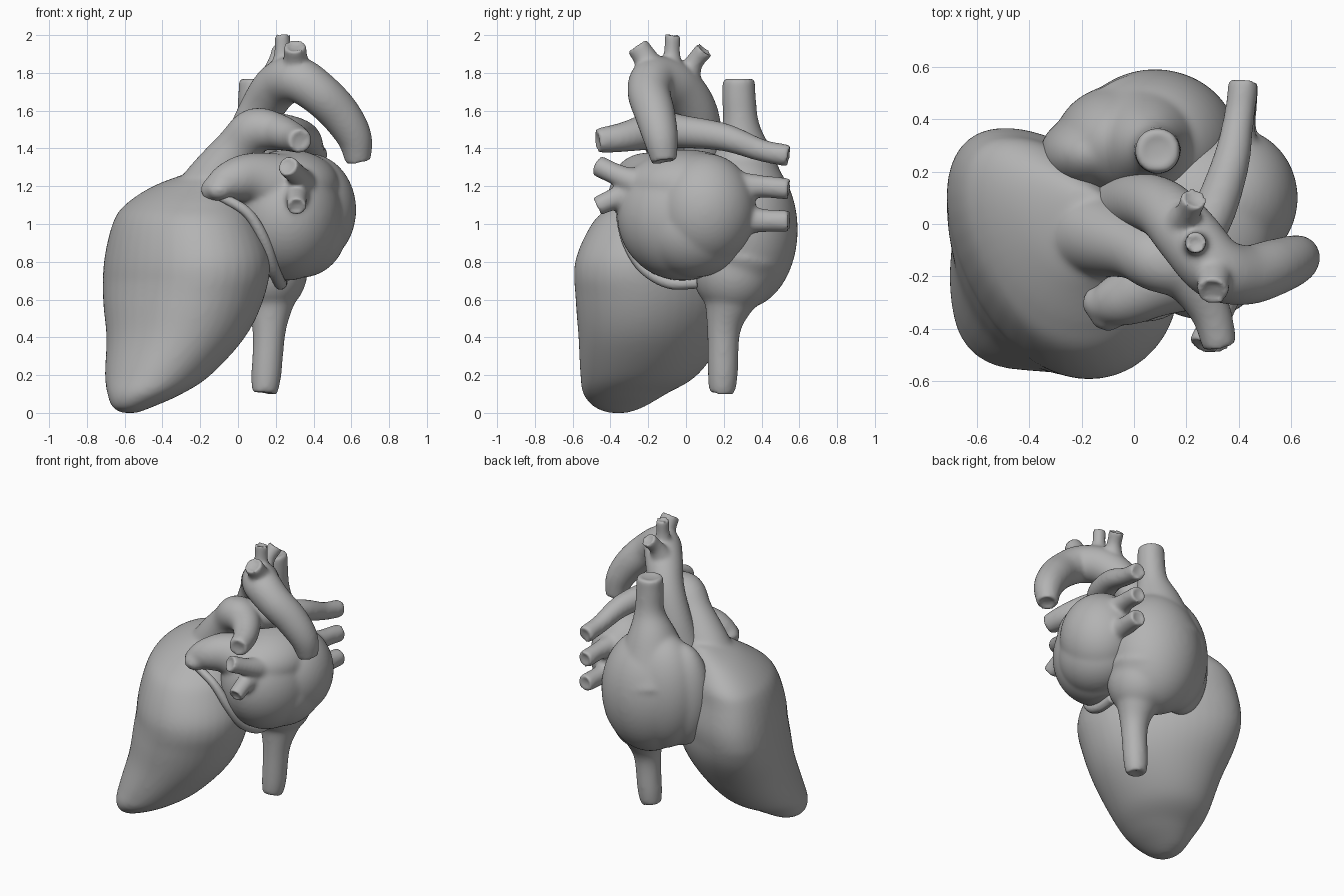
import bpy
import bmesh
from math import cos, sin, pi
from mathutils import Vector, Matrix

cube = bpy.data.objects.get("Cube")
if cube:
    bpy.data.objects.remove(cube, do_unlink=True)

grey = bpy.data.materials.new("plain_grey")
grey.use_nodes = True
shade = (0.45, 0.45, 0.45, 1)
grey.diffuse_color = shade
grey.node_tree.nodes["Principled BSDF"].inputs["Base Color"].default_value = shade

SIDES = 40
ANGLES = [2 * pi * k / SIDES for k in range(SIDES)]


def spline(points, steps=6):
    """Smooth curve through tuples of any length."""
    pts = [Vector(p) for p in points]
    pts = [pts[0] * 2 - pts[1]] + pts + [pts[-1] * 2 - pts[-2]]
    out = []
    for a, b, c, d in zip(pts, pts[1:], pts[2:], pts[3:]):
        for i in range(steps):
            t = i / steps
            out.append(b + (c - a) * (t / 2) + (a * 2 - b * 5 + c * 4 - d) * (t * t / 2)
                       + (b * 3 - a - c * 3 + d) * (t ** 3 / 2))
    return out + [pts[-2]]


def skin(bm, rings):
    """Join rings of positions into a closed skin."""
    loops = [[bm.verts.new(p) for p in ring] for ring in rings]
    for lo, hi in zip(loops, loops[1:]):
        for i in range(SIDES):
            j = (i + 1) % SIDES
            bm.faces.new((lo[i], lo[j], hi[j], hi[i]))
    bm.faces.new(loops[0][::-1])
    bm.faces.new(loops[-1])


def tube(bm, points, mouth=True):
    """Vessel along (x, y, z, radius) points, with a shallow open mouth at its end."""
    path = spline(points)
    centres = [Vector(p[:3]) for p in path]
    rings, side, old = [], None, None
    for i, c in enumerate(centres):
        t = (centres[min(i + 1, len(path) - 1)] - centres[max(i - 1, 0)]).normalized()
        side = t.orthogonal().normalized() if side is None else old.rotation_difference(t) @ side
        old = t
        other = t.cross(side)

        def ring(centre, r):
            return [centre + (side * cos(a) + other * sin(a)) * r for a in ANGLES]
        rings.append(ring(c, path[i][3]))
    if mouth:
        inner = path[-1][3] * 0.72
        rings += [ring(c, inner), ring(c - t * 0.015, inner)]
    skin(bm, rings)


def blob(bm, centre, radii):
    size = Matrix.Translation(centre) @ Matrix.Diagonal((*radii, 1))
    bmesh.ops.create_uvsphere(bm, u_segments=48, v_segments=24, radius=1, matrix=size)


def loft(bm, sections):
    """Level ovals (x, y, z, half width, half depth), skewed towards the back right higher up."""
    rings = []
    for x, y, z, rx, ry in spline(sections):
        lean = 0.5 * min(1, max(0, z) / 0.7)
        rings.append([(x + rx * cos(a),
                       y + ry * sin(a - lean * (0.75 + 0.33 * cos(a - 0.75 * pi))), z)
                      for a in ANGLES])
    skin(bm, rings)


def finish(bm, name, repeat=10, voxel=0.012):
    """Fuse the overlapping pieces into one smooth skin."""
    bmesh.ops.recalc_face_normals(bm, faces=bm.faces)
    mesh = bpy.data.meshes.new(name)
    bm.to_mesh(mesh)
    bm.free()
    mesh.materials.append(grey)
    for face in mesh.polygons:
        face.use_smooth = True
    obj = bpy.data.objects.new(name, mesh)
    bpy.context.collection.objects.link(obj)
    fuse = obj.modifiers.new("fuse", 'REMESH')
    fuse.mode = 'VOXEL'
    fuse.voxel_size = voxel
    fuse.use_smooth_shade = True
    soft = obj.modifiers.new("soften", 'SMOOTH')
    soft.factor = 0.5
    soft.iterations = repeat


# Ventricles with the pulmonary trunk and its two arteries
bm = bmesh.new()
loft(bm, [(-.575, -.36, 0, .04, .05), (-.56, -.355, .03, .105, .13), (-.495, -.325, .1, .197, .22),
          (-.425, -.25, .2, .28, .31), (-.33, -.18, .4, .367, .39), (-.29, -.13, .6, .425, .455),
          (-.27, -.11, .8, .44, .478), (-.28, -.08, 1, .385, .42), (-.27, -.04, 1.1, .33, .355),
          (-.22, -.01, 1.2, .23, .24), (-.13, -.01, 1.28, .11, .14)])
tube(bm, [(-.25, 0, 1, .2), (-.11, -.05, 1.24, .155), (0, -.09, 1.4, .122),
          (.09, -.14, 1.495, .12), (.2, -.2, 1.49, .1), (.29, -.33, 1.46, .08),
          (.33, -.475, 1.44, .066)])
tube(bm, [(.08, -.15, 1.5, .11), (.26, -.03, 1.49, .09), (.36, .2, 1.46, .075),
          (.4, .4, 1.39, .06), (.42, .55, 1.36, .06)])
finish(bm, "ventricles_and_pulmonary_trunk", 24)

# Left atrium with its appendage and four veins
bm = bmesh.new()
blob(bm, (.258, -.02, 1.045), (.297, .345, .345))
blob(bm, (.37, .1, 1.075), (.256, .27, .3))
blob(bm, (.33, .04, .98), (.25, .28, .265))
blob(bm, (.27, 0, 1.2), (.27, .32, .194))
tube(bm, [(.25, -.13, 1.18, .2), (.08, -.22, 1.24, .14), (-.03, -.28, 1.23, .11),
          (-.12, -.3, 1.185, .08), (-.18, -.28, 1.16, .045)], mouth=False)
blob(bm, (-.1, -.35, 1.18), (.07, .06, .055))
tube(bm, [(.36, -.15, 1.18, .1), (.32, -.34, 1.25, .06), (.26, -.47, 1.31, .058)])
tube(bm, [(.31, -.2, 1.17, .1), (.31, -.36, 1.14, .06), (.31, -.475, 1.09, .053)])
tube(bm, [(.37, .15, 1.18, .13), (.4, .36, 1.2, .065), (.42, .55, 1.185, .058)])
tube(bm, [(.37, .15, 1.03, .13), (.4, .36, 1.02, .068), (.42, .55, 1.015, .058)])
finish(bm, "left_atrium", 18)

# Right atrium with the upper and lower great veins
bm = bmesh.new()
blob(bm, (.08, .3, .97), (.32, .292, .42))
blob(bm, (.16, .25, .76), (.21, .22, .24))
blob(bm, (-.04, .31, 1), (.265, .225, .4))
blob(bm, (-.16, .27, .99), (.2, .155, .36))
tube(bm, [(.04, .3, 1.08, .28), (.06, .3, 1.35, .17), (.085, .29, 1.52, .1),
          (.09, .28, 1.68, .09), (.09, .28, 1.775, .087)])
tube(bm, [(.14, .27, .8, .26), (.165, .23, .6, .145), (.165, .2, .44, .09),
          (.15, .195, .2, .08), (.14, .19, .1, .068)])
finish(bm, "right_atrium_and_great_veins", 24)

# Aorta with three arch branches
bm = bmesh.new()
tube(bm, [(-.05, .07, 1.15, .12), (.03, .085, 1.4, .112), (.12, .05, 1.6, .115),
          (.21, -.05, 1.73, .123), (.31, -.165, 1.765, .122), (.425, -.195, 1.695, .114),
          (.537, -.165, 1.585, .107), (.615, -.135, 1.46, .093), (.637, -.115, 1.33, .067)])
tube(bm, [(.31, -.16, 1.77, .1), (.305, -.21, 1.87, .066), (.3, -.26, 1.945, .06)])
tube(bm, [(.24, -.08, 1.78, .09), (.235, -.075, 1.89, .046), (.235, -.07, 2.005, .042)])
tube(bm, [(.18, -.01, 1.74, .09), (.205, .04, 1.85, .05), (.23, .1, 1.925, .05)])
finish(bm, "aorta", 8)

# Vein in the groove between the left atrium and the ventricles
bm = bmesh.new()
tube(bm, [(-.1, -.335, 1.15, .026), (.05, -.345, 1.06, .028), (.14, -.31, .91, .031),
          (.185, -.225, .77, .033), (.22, -.09, .69, .033), (.23, .06, .69, .033)], mouth=False)
finish(bm, "groove_vein", 3, 0.008)
